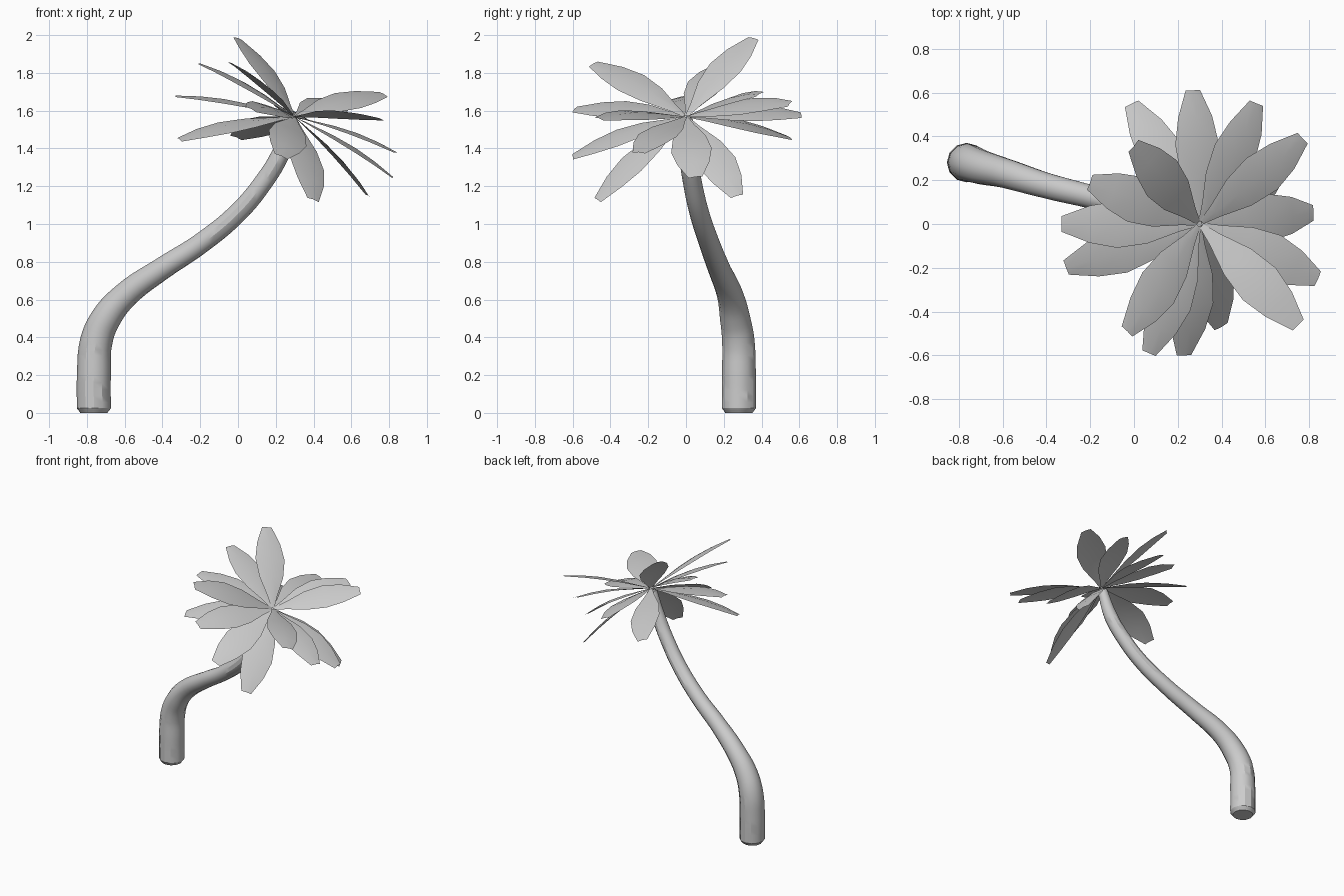
import bpy, bmesh
from mathutils import Vector

if "Cube" in bpy.data.objects:
    bpy.data.objects.remove(bpy.data.objects["Cube"])

# Trunk: tapered tube along a leaning path (x, y, z, radius)
path = [(-.763, .28, 0, .072), (-.763, .28, .025, .09), (-.763, .28, .2, .09),
        (-.75, .277, .38, .086), (-.70, .26, .5, .08), (-.60, .235, .62, .07),
        (-.40, .175, .765, .06), (-.20, .125, .895, .055), (0, .07, 1.06, .052),
        (.13, .035, 1.215, .05), (.22, .012, 1.36, .048), (.29, 0, 1.55, .036)]
cu = bpy.data.curves.new("trunk", 'CURVE')
cu.dimensions = '3D'
cu.bevel_depth = 1.0
cu.bevel_resolution = 4
cu.resolution_u = 5
cu.use_fill_caps = True
sp = cu.splines.new('BEZIER')
sp.bezier_points.add(len(path) - 1)
for p, (x, y, z, r) in zip(sp.bezier_points, path):
    p.co = (x, y, z)
    p.radius = r
    p.handle_left_type = p.handle_right_type = 'AUTO'
trunk = bpy.data.objects.new("trunk", cu)
bpy.context.collection.objects.link(trunk)
bpy.context.view_layer.objects.active = trunk
trunk.select_set(True)
bpy.ops.object.convert(target='MESH')
bpy.context.object.name = "trunk"
bpy.ops.object.shade_smooth_by_angle()

# Leaves: folded blades fanned around the tilted crown axis
crown = Vector((.3, 0, 1.57))
axis = Vector((.4, -.1, .9)).normalized()
# fraction of length, half width, upward bow
profile = [(.02, .012, 0), (.15, .035, .008), (.38, .088, .022),
           (.6, .108, .026), (.8, .085, .018), (1, .036, 0)]


def leaf(name, tip):
    d = Vector(tip) - crown
    side = axis.cross(d).normalized()
    up = d.cross(side).normalized()
    bm = bmesh.new()
    rows = []
    for t, w, bow in profile:
        c = crown + d * t + up * bow
        rows.append([bm.verts.new(c + side * w * k - up * abs(k) * w * .12)
                     for k in (-1, 0, 1)])
    for a, b in zip(rows, rows[1:]):
        for i in range(2):
            bm.faces.new((a[i], b[i], b[i + 1], a[i + 1])).smooth = True
    bmesh.ops.reverse_faces(bm, faces=[f for f in bm.faces if f.normal.dot(up) < 0])
    bm.normal_update()
    me = bpy.data.meshes.new(name)
    bm.to_mesh(me)
    bm.free()
    bpy.context.collection.objects.link(bpy.data.objects.new(name, me))


tips = [(-.01, .55, 1.46), (.27, .61, 1.58), (.56, .55, 1.64), (.77, .39, 1.69),
        (.82, .05, 1.25), (.84, -.25, 1.38), (.75, -.46, 1.56), (.40, -.47, 1.13),
        (.23, -.60, 1.36), (.07, -.59, 1.61), (-.03, -.49, 1.85), (-.31, -.20, 1.45),
        (-.33, 0, 1.68), (-.20, .19, 1.85), (0, .355, 1.985), (.69, .27, 1.15)]
for i, tip in enumerate(tips):
    leaf(f"leaf_{i + 1}", tip)
